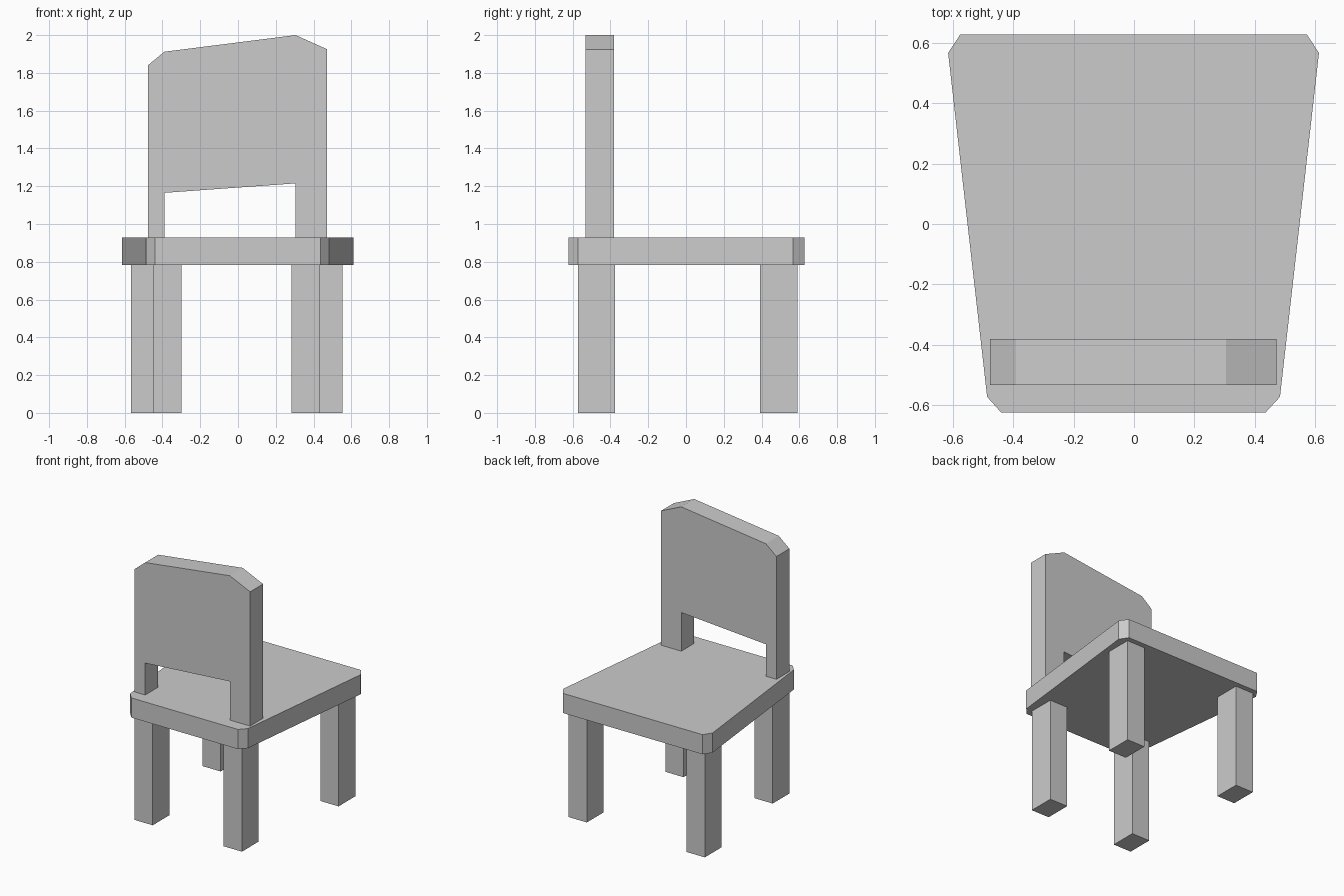
import bpy, bmesh
from mathutils import Vector

if "Cube" in bpy.data.objects:
    bpy.data.objects.remove(bpy.data.objects["Cube"])


def prism(name, outline, offset):
    """Extrude a flat outline of 3D points along an offset."""
    bm = bmesh.new()
    face = bm.faces.new([bm.verts.new(p) for p in outline])
    ext = bmesh.ops.extrude_face_region(bm, geom=[face], use_keep_orig=True)
    verts = [g for g in ext["geom"] if isinstance(g, bmesh.types.BMVert)]
    bmesh.ops.translate(bm, verts=verts, vec=Vector(offset))
    bmesh.ops.recalc_face_normals(bm, faces=bm.faces)
    mesh = bpy.data.meshes.new(name)
    bm.to_mesh(mesh)
    bm.free()
    obj = bpy.data.objects.new(name, mesh)
    bpy.context.collection.objects.link(obj)
    return obj


# Seat: tapered slab with clipped corners
SEAT_BOTTOM, SEAT_TOP = 0.782, 0.928
seat = [(-0.44, -0.623), (0.436, -0.623), (0.483, -0.572), (0.612, 0.566),
        (0.572, 0.627), (-0.575, 0.627), (-0.615, 0.566), (-0.486, -0.572)]
prism("seat", [(x, y, SEAT_BOTTOM) for x, y in seat],
      (0, 0, SEAT_TOP - SEAT_BOTTOM))

# Backrest: crooked panel standing on two posts
back = [(-0.477, SEAT_TOP), (-0.477, 1.84), (-0.39, 1.912), (0.305, 2.0),
        (0.472, 1.925), (0.472, SEAT_TOP), (0.305, SEAT_TOP), (0.305, 1.215),
        (-0.39, 1.165), (-0.39, SEAT_TOP)]
prism("backrest", [(x, -0.532, z) for x, z in back], (0, 0.152, 0))

# Legs: four rectangular posts, the wide pair at +y
LEG_X, LEG_Y = 0.15, 0.197
for name, x, y in [("front_leg_left", -0.45, -0.572),
                   ("front_leg_right", 0.283, -0.572),
                   ("rear_leg_left", -0.567, 0.392),
                   ("rear_leg_right", 0.402, 0.392)]:
    foot = [(x, y, 0), (x + LEG_X, y, 0),
            (x + LEG_X, y + LEG_Y, 0), (x, y + LEG_Y, 0)]
    prism(name, foot, (0, 0, SEAT_BOTTOM))
